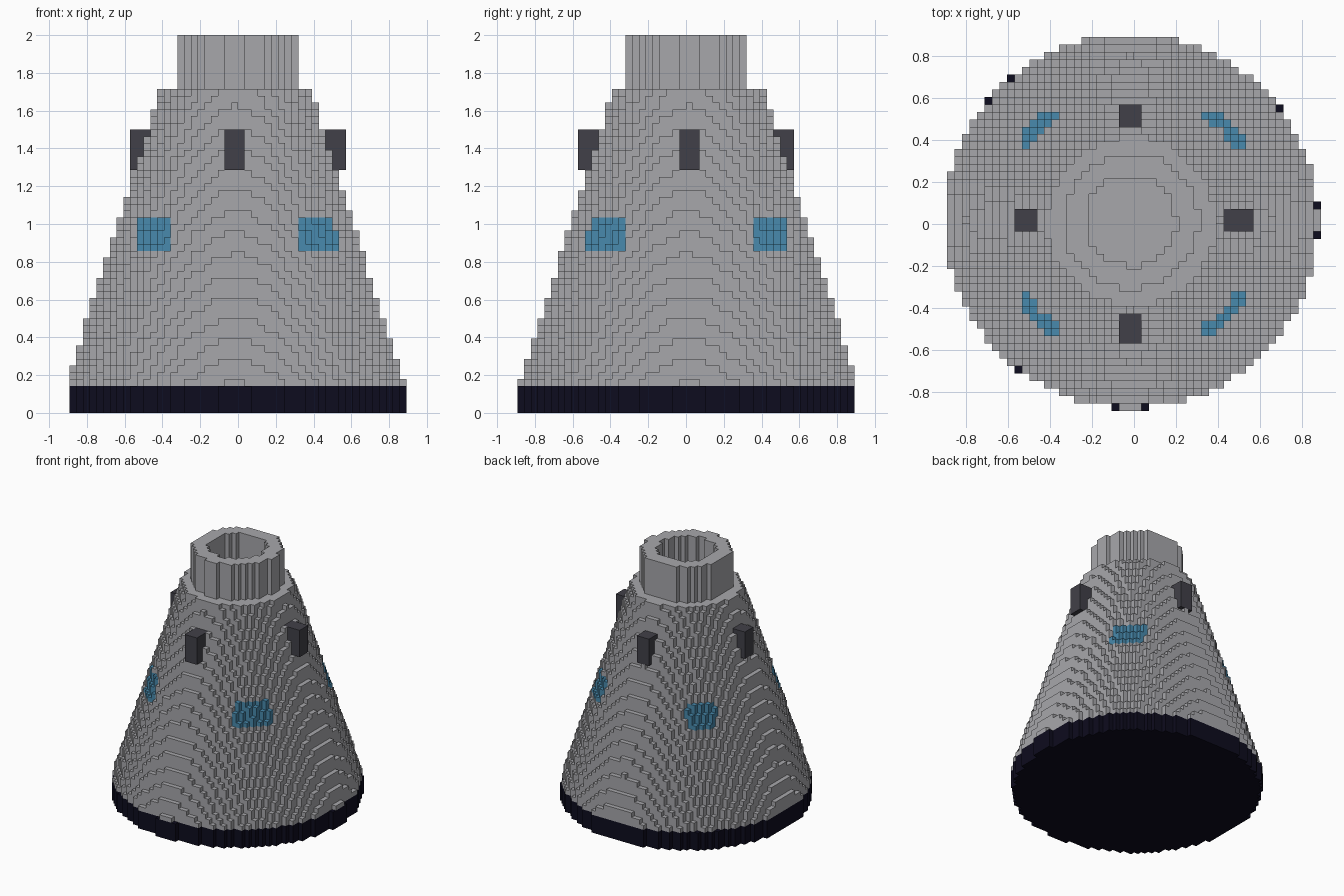
import bpy, bmesh, math
from mathutils import Vector

cube = bpy.data.objects.get("Cube")
if cube:
    bpy.data.objects.remove(cube)

V = 2 / 56                       # edge of one block
HALF, HEIGHT = 25, 56            # grid half width and height in blocks
BASE_TOP, CONE_TOP = 4, 48


def make_material(name, rgb):
    mat = bpy.data.materials.new(name)
    mat.use_nodes = True
    mat.diffuse_color = (*rgb, 1)
    mat.node_tree.nodes["Principled BSDF"].inputs["Base Color"].default_value = (*rgb, 1)
    return mat


GREY = make_material("hull_grey", (0.39, 0.39, 0.41))
NAVY = make_material("shield_navy", (0.004, 0.0035, 0.013))
DARK = make_material("thruster_charcoal", (0.053, 0.051, 0.065))
BLUE = make_material("window_blue", (0.065, 0.254, 0.418))

MATERIALS = {
    "heat_shield": NAVY,
    "cone_hull": GREY,
    "docking_collar": GREY,
    "windows": BLUE,
    "thruster_right": DARK,
    "thruster_left": DARK,
    "thruster_front": DARK,
    "thruster_back": DARK,
}


def thruster_at(x, y):
    """Name of the thruster block covering this column, if any."""
    if abs(y) < 1.5 and 12 < abs(x) < 16:
        return "thruster_left" if x > 0 else "thruster_right"
    if abs(x) < 1.5 and 12 < abs(y) < 16:
        return "thruster_back" if y > 0 else "thruster_front"
    return None


def part_at(i, j, k):
    """Which part fills the block at this grid cell."""
    x, y = i + 0.9, j + 0.1      # slightly off-centre sampling of the round shapes
    r = math.hypot(x, y)
    # round heat shield
    if k < BASE_TOP:
        return "heat_shield" if r <= HALF else None
    # open collar ring
    if k >= CONE_TOP:
        return "docking_collar" if 6 < r <= 9 else None
    # four thruster blocks
    if 36 <= k < 42:
        name = thruster_at(x, y)
        if name:
            return name
    # tapering hull with four diagonal windows
    taper = (HALF - 11) / (CONE_TOP - BASE_TOP)
    if r > HALF - taper * (k - BASE_TOP + 0.1):
        return None
    if 24 <= k < 29 and all(9.5 < abs(c) < 15 for c in (x, y)):
        return "windows"
    return "cone_hull"


# fill the grid
span = range(-HALF, HALF)
cells = {}
for k in range(HEIGHT):
    for i in span:
        for j in span:
            part = part_at(i, j, k)
            if part:
                cells[i, j, k] = part

# gather only the exposed block faces of each part
meshes = {name: (bmesh.new(), {}) for name in MATERIALS}


def add_face(part, corners):
    bm, lookup = meshes[part]
    verts = []
    for c in corners:
        key = tuple(c)
        if key not in lookup:
            lookup[key] = bm.verts.new([v * V for v in key])
        verts.append(lookup[key])
    bm.faces.new(verts)


for cell, part in cells.items():
    for axis in range(3):
        u, w = (axis + 1) % 3, (axis + 2) % 3
        for side in (0, 1):
            near = list(cell)
            near[axis] += 2 * side - 1
            if tuple(near) in cells:
                continue
            corners = []
            for a, b in ((0, 0), (1, 0), (1, 1), (0, 1)):
                c = list(cell)
                c[axis] += side
                c[u] += a
                c[w] += b
                corners.append(c)
            add_face(part, corners if side else corners[::-1])

# one flat shaded object per part
for name, (bm, lookup) in meshes.items():
    mesh = bpy.data.meshes.new(name)
    bm.to_mesh(mesh)
    bm.free()
    mesh.materials.append(MATERIALS[name])
    bpy.context.collection.objects.link(bpy.data.objects.new(name, mesh))
